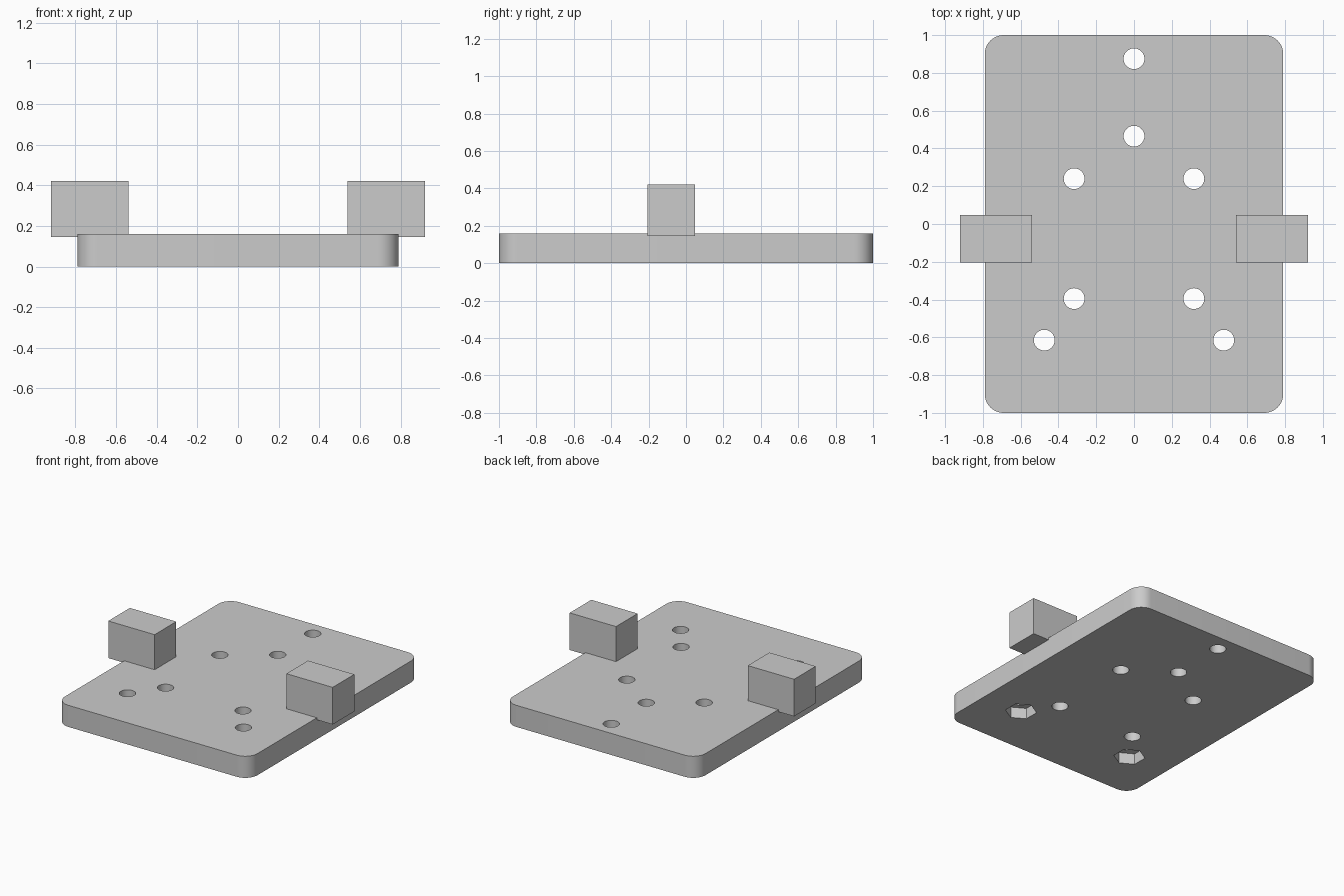
import bpy
import bmesh
import math

cube = bpy.data.objects.get("Cube")
if cube:
    bpy.data.objects.remove(cube, do_unlink=True)

grey = bpy.data.materials.new("plain grey")
grey.use_nodes = True
colour = (0.6, 0.6, 0.6, 1)
grey.diffuse_color = colour
grey.node_tree.nodes["Principled BSDF"].inputs["Base Color"].default_value = colour


def box(name, low, high):
    size = [b - a for a, b in zip(low, high)]
    centre = [(a + b) / 2 for a, b in zip(low, high)]
    bpy.ops.mesh.primitive_cube_add(size=1, location=centre)
    obj = bpy.context.object
    obj.name = name
    obj.scale = size
    bpy.ops.object.transform_apply(location=False, rotation=False, scale=True)
    obj.data.materials.append(grey)
    return obj


def drill(target, x, y, radius, low, high, sides, turn=0):
    """Cut a round or hexagonal recess straight up through the target."""
    bpy.ops.mesh.primitive_cylinder_add(
        vertices=sides, radius=radius, depth=high - low,
        location=(x, y, (low + high) / 2), rotation=(0, 0, turn))
    cutter = bpy.context.object
    cutter.data.materials.append(grey)
    mod = target.modifiers.new("hole", "BOOLEAN")
    mod.operation = "DIFFERENCE"
    mod.solver = "EXACT"
    mod.object = cutter
    bpy.context.view_layer.objects.active = target
    bpy.ops.object.modifier_apply(modifier=mod.name)
    bpy.data.objects.remove(cutter, do_unlink=True)


# Base plate with rounded upright corners
plate = box("base_plate", (-0.79, -1, 0), (0.79, 1, 0.16))
bm = bmesh.new()
bm.from_mesh(plate.data)
upright = [e for e in bm.edges if abs(e.verts[0].co.z - e.verts[1].co.z) > 0.1]
bmesh.ops.bevel(bm, geom=upright, offset=0.1, segments=12, profile=0.5,
                affect="EDGES")
bm.to_mesh(plate.data)
bm.free()

# Screw holes: two on the centre line, three mirrored pairs
holes = [(0, 0.875), (0, 0.465)]
for x, y in [(0.317, 0.24), (0.317, -0.395), (0.475, -0.615)]:
    holes += [(x, y), (-x, y)]
for x, y in holes:
    drill(plate, x, y, 0.055, -0.1, 0.3, 48)

# Hexagonal nut pockets under the front pair
for side in (1, -1):
    drill(plate, side * 0.475, -0.615, 0.106, -0.1, 0.08, 6)

bpy.ops.object.select_all(action="DESELECT")
plate.select_set(True)
bpy.context.view_layer.objects.active = plate
bpy.ops.object.shade_smooth_by_angle(angle=math.radians(30))

# Side blocks overhanging the plate edges
box("left_block", (0.54, -0.205, 0.145), (0.92, 0.048, 0.42))
box("right_block", (-0.92, -0.205, 0.145), (-0.54, 0.048, 0.42))
